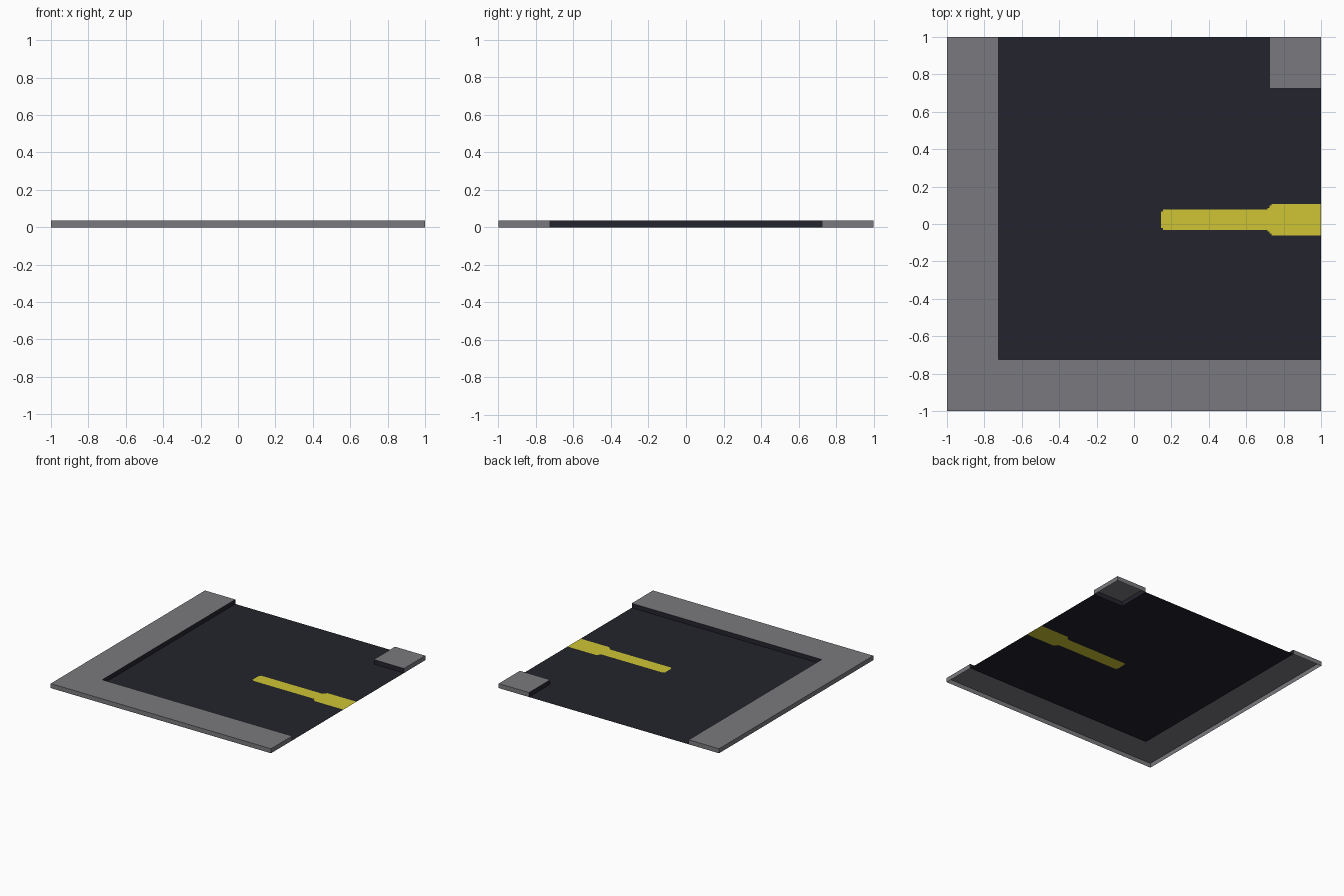
import bpy, bmesh

if "Cube" in bpy.data.objects:
    bpy.data.objects.remove(bpy.data.objects["Cube"])


def material(name, rgb):
    m = bpy.data.materials.new(name)
    m.diffuse_color = (*rgb, 1)
    m.use_nodes = True
    m.node_tree.nodes["Principled BSDF"].inputs["Base Color"].default_value = m.diffuse_color
    return m


GREY = material("pavement grey", (0.195, 0.19, 0.205))
DARK = material("asphalt dark", (0.017, 0.017, 0.026))
YELLOW = material("lane yellow", (0.62, 0.56, 0.035))
H, K = 0.037, 0.725  # kerb height and kerb line


def finish(bm, name, mats):
    me = bpy.data.meshes.new(name)
    bm.to_mesh(me)
    bm.free()
    for m in mats:
        me.materials.append(m)
    ob = bpy.data.objects.new(name, me)
    bpy.context.collection.objects.link(ob)
    return ob


def pavement(name, outline):
    """Open-bottomed raised slab; walls inside the tile are dark kerbs."""
    bm = bmesh.new()
    top = [bm.verts.new((x, y, H)) for x, y in outline]
    low = [bm.verts.new((x, y, 0)) for x, y in outline]
    bm.faces.new(top)
    n = len(outline)
    for i in range(n):
        j = (i + 1) % n
        f = bm.faces.new((low[i], low[j], top[j], top[i]))
        c = f.calc_center_median()
        f.material_index = 0 if max(abs(c.x), abs(c.y)) > 0.99 else 1
    finish(bm, name, (GREY, DARK))


# L-shaped pavement and the small corner pavement
pavement("pavement_l", [(-1, -1), (1, -1), (1, -K), (-K, -K), (-K, 1), (-1, 1)])
pavement("pavement_corner", [(K, K), (1, K), (1, 1), (K, 1)])


# Road sheet with the lane marking cut in, corners nipped off
def is_marking(x, y):
    d = abs(y - 0.023)
    if x > K:
        return d < (0.085 if x > K + 0.01 else 0.075)
    if x > K - 0.01:
        return d < 0.063
    return x > 0.145 and d < (0.054 if x > 0.155 else 0.044)


xs = [-K, 0.145, 0.155, K - 0.01, K, K + 0.01, 1]
offs = (0.044, 0.054, 0.063, 0.075, 0.085)
ys = [-K] + sorted(0.023 + s * o for s in (-1, 1) for o in offs) + [K, 1]
bm = bmesh.new()
grid = [[bm.verts.new((x, y, 0)) for y in ys] for x in xs]
for i in range(len(xs) - 1):
    for j in range(len(ys) - 1):
        cx, cy = (xs[i] + xs[i + 1]) / 2, (ys[j] + ys[j + 1]) / 2
        if cx > K and cy > K:
            continue  # covered by the corner pavement
        f = bm.faces.new((grid[i][j], grid[i + 1][j],
                          grid[i + 1][j + 1], grid[i][j + 1]))
        f.material_index = int(is_marking(cx, cy))
bmesh.ops.delete(bm, geom=[v for v in bm.verts if not v.link_faces], context='VERTS')
finish(bm, "road", (DARK, YELLOW))
